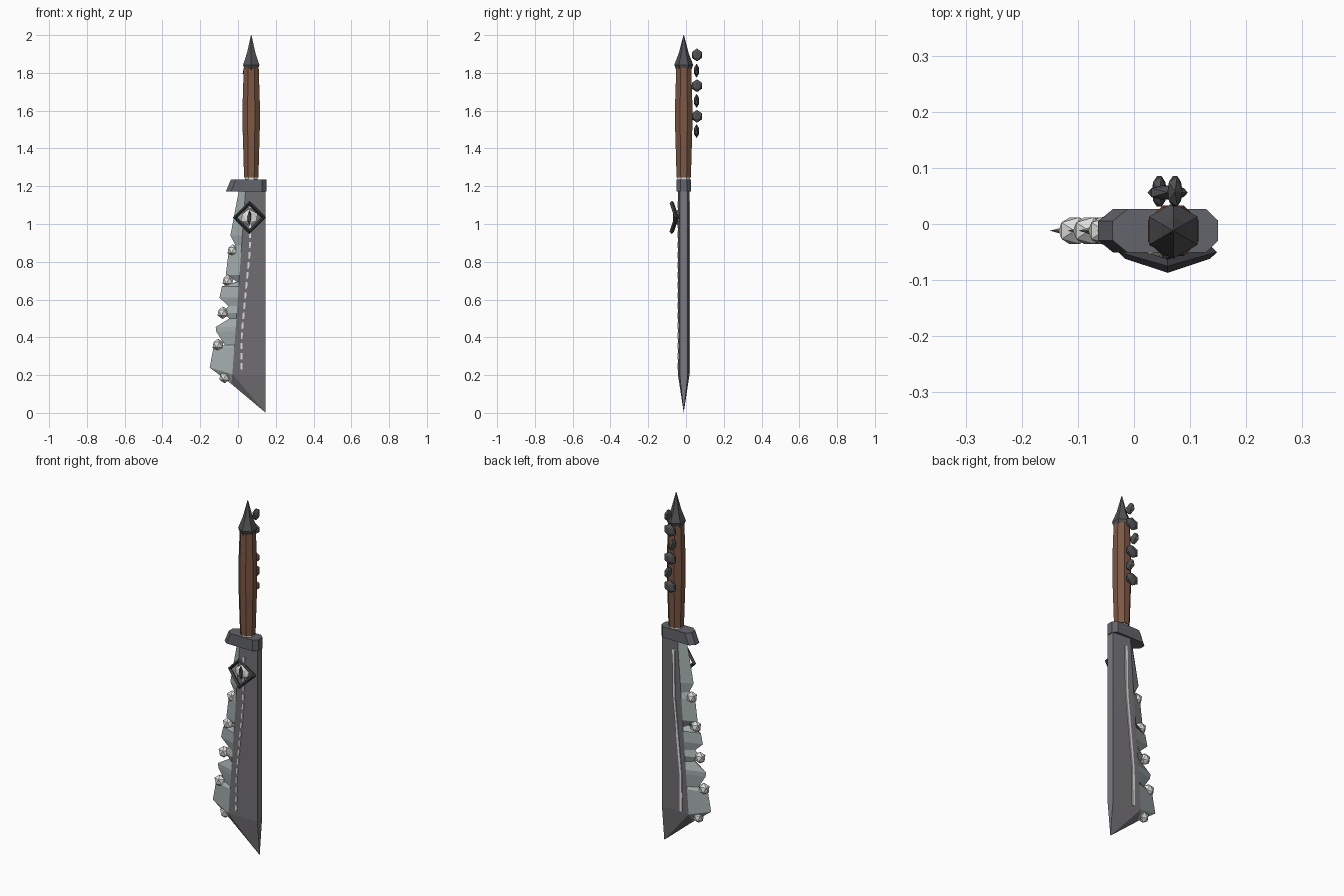
import bpy, bmesh, math
from mathutils import Vector, Matrix

if "Cube" in bpy.data.objects:
    bpy.data.objects.remove(bpy.data.objects["Cube"])

YC = -0.012   # centre plane of the weapon


def mat(name, r, g, b):
    m = bpy.data.materials.new(name)
    m.diffuse_color = (r, g, b, 1)
    m.use_nodes = True
    m.node_tree.nodes["Principled BSDF"].inputs["Base Color"].default_value = m.diffuse_color
    return m


BLADE = mat("dark blade steel", 0.165, 0.158, 0.172)
SPINE = mat("spine steel", 0.19, 0.19, 0.21)
EDGE = mat("sharpened edge", 0.36, 0.41, 0.41)
PALE = mat("pale bone", 0.74, 0.74, 0.72)
WOOD = mat("brown grip", 0.205, 0.097, 0.058)
IRON = mat("dark iron", 0.085, 0.085, 0.09)
GUARD = mat("guard steel", 0.125, 0.128, 0.145)
BLACK = mat("black iron", 0.05, 0.05, 0.055)


def finish(bm, name, *mats):
    bmesh.ops.recalc_face_normals(bm, faces=bm.faces[:])
    me = bpy.data.meshes.new(name)
    bm.to_mesh(me)
    bm.free()
    for m in mats:
        me.materials.append(m)
    ob = bpy.data.objects.new(name, me)
    bpy.context.collection.objects.link(ob)
    return ob


def loft(name, rings, m):
    """Join equal-length rings of points and cap both ends."""
    bm = bmesh.new()
    vs = [[bm.verts.new(p) for p in r] for r in rings]
    n = len(vs[0])
    for a, b in zip(vs, vs[1:]):
        for i in range(n):
            bm.faces.new((a[i], a[(i + 1) % n], b[(i + 1) % n], b[i]))
    bm.faces.new(vs[0])
    bm.faces.new(vs[-1])
    return finish(bm, name, m)


def lathe(name, profile, sides, m, cx=0.07, turn=0.0):
    rings = [[(cx + r * math.cos(turn + math.tau * i / sides),
               YC + r * math.sin(turn + math.tau * i / sides), z)
              for i in range(sides)] for r, z in profile]
    return loft(name, rings, m)


def ball(name, loc, scale, m, sub=1):
    bm = bmesh.new()
    bmesh.ops.create_icosphere(bm, subdivisions=sub, radius=1,
                               matrix=Matrix.LocRotScale(Vector(loc), None, Vector(scale)))
    return finish(bm, name, m)


# Blade: rows of (height, notched edge x), ridge line in between, flat spine
rows = [(1.18, 0.005), (0.94, -0.04), (0.885, -0.012), (0.85, -0.05), (0.73, -0.065),
        (0.695, -0.005), (0.67, -0.085), (0.61, -0.098), (0.565, -0.05), (0.53, -0.085),
        (0.50, -0.045), (0.455, -0.118), (0.43, -0.115), (0.36, -0.07), (0.345, -0.13),
        (0.24, -0.15)]
RX, TH, ST = 0.145, 0.031, 0.021


def ridge(z):
    return 0.04 - 0.07 * (1.18 - z) / 0.98


bm = bmesh.new()
edge = [bm.verts.new((x, YC, z)) for z, x in rows]
tip = bm.verts.new((RX, YC, 0.002))
mid = bm.verts.new((-0.035, YC, 0.153))
ends = []
for s in (-1, 1):
    inner = [bm.verts.new((ridge(z), YC + s * TH, z)) for z, _ in rows[:-1]]
    inner.append(bm.verts.new((-0.03, YC + s * TH, 0.205)))
    back = [bm.verts.new((RX, YC + s * ST, z)) for z, _ in rows[:-1]]
    back.append(bm.verts.new((RX, YC + s * ST, 0.2)))
    for i in range(len(rows) - 1):
        bm.faces.new((inner[i], inner[i + 1], back[i + 1], back[i]))
        bm.faces.new((inner[i], edge[i], edge[i + 1], inner[i + 1])).material_index = 1
    bm.faces.new((inner[-1], edge[-1], mid)).material_index = 1
    bm.faces.new((inner[-1], mid, tip))
    bm.faces.new((inner[-1], tip, back[-1]))
    ends.append((inner, back))
(i0, b0), (i1, b1) = ends
for i in range(len(rows) - 1):
    bm.faces.new((b0[i], b0[i + 1], b1[i + 1], b1[i])).material_index = 2
bm.faces.new((b0[-1], tip, b1[-1])).material_index = 2
bm.faces.new((edge[0], i0[0], b0[0], b1[0], i1[0]))
finish(bm, "blade", BLADE, EDGE, SPINE)

# Pale inlay line: continuous on the back, broken into dashes on the front
path = [(0.066, 1.12), (0.062, 0.85), (0.042, 0.65), (0.02, 0.42), (0.018, 0.21)]


def inlay_x(z):
    for (xa, za), (xb, zb) in zip(path, path[1:]):
        if z >= zb - 1e-6:
            return xa + (xb - xa) * (za - z) / (za - zb)
    return path[-1][0]


def inlay(name, za, zb, y, w=0.007):
    loft(name, [[(inlay_x(z) + dx, y + dy, z) for dx, dy in
                 ((-w, -0.004), (w, -0.004), (w, 0.004), (-w, 0.004))]
                for z in (za, zb)], PALE)


for (_, za), (_, zb) in zip(path, path[1:]):
    inlay("back_inlay", za, zb, YC + 0.029)
for k in range(17):
    z = 1.12 - k * 0.0535
    inlay("front_inlay_dash", z, z - 0.034, YC - 0.0285, 0.005)

# Studs along the cutting edge
for x, z in ((-0.027, 0.86), (-0.053, 0.70), (-0.08, 0.53), (-0.106, 0.36), (-0.07, 0.19)):
    ball("edge_stud", (x, YC, z), (0.032, 0.028, 0.033), PALE)

# Guard: octagonal plan, left end sloping
def guard_ring(z, left):
    half = [(left, 0.017), (left + 0.027, 0.039), (0.128, 0.039), (0.15, 0.018)]
    return [(x, YC + y, z) for x, y in half] + [(x, YC - y, z) for x, y in reversed(half)]


loft("guard", [guard_ring(1.172, -0.064), guard_ring(1.235, -0.038)], GUARD)

# Grip, collar and pommel spike
lathe("collar", [(0.036, 1.23), (0.036, 1.255)], 8, PALE, turn=math.pi / 8)
lathe("grip", [(0.041, 1.245), (0.049, 1.5), (0.049, 1.65), (0.043, 1.825)], 8, WOOD,
      turn=math.pi / 8)
lathe("pommel_spike", [(0.04, 1.815), (0.05, 1.842), (0.026, 1.905), (0.0015, 2.0)], 6,
      IRON, turn=math.pi / 6)

# Chain of flat links hanging behind the grip, alternating direction
for k, z in enumerate((1.895, 1.812, 1.732, 1.652, 1.57, 1.492)):
    if k % 2 == 0:
        ball("chain_link", (0.073 if k % 4 == 0 else 0.045, 0.058, z),
             (0.015, 0.032, 0.034), IRON)
    else:
        ball("chain_link", (0.06, 0.056, z), (0.04, 0.015, 0.037), IRON)

# Eye ornament on the front: bent diamond frame, pale eyeball, slit pupil
EX, EZ = 0.06, 1.035
rings = []
for dx, dz, y in ((0, 0.088, -0.075), (0.088, 0, -0.05), (0, -0.088, -0.075), (-0.088, 0, -0.05)):
    k = 0.72
    rings.append([(EX + dx, y, EZ + dz), (EX + dx * 0.86, y - 0.012, EZ + dz * 0.86),
                  (EX + dx * k, y, EZ + dz * k), (EX + dx * 0.86, y + 0.012, EZ + dz * 0.86)])
bm = bmesh.new()
vs = [[bm.verts.new(p) for p in r] for r in rings]
for a, b in zip(vs, vs[1:] + vs[:1]):
    for i in range(4):
        bm.faces.new((a[i], a[(i + 1) % 4], b[(i + 1) % 4], b[i]))
finish(bm, "eye_frame", BLACK)
ball("eyeball", (EX, -0.045, EZ), (0.05, 0.018, 0.042), PALE)
ball("pupil", (EX, -0.06, EZ), (0.011, 0.009, 0.04), BLACK)
